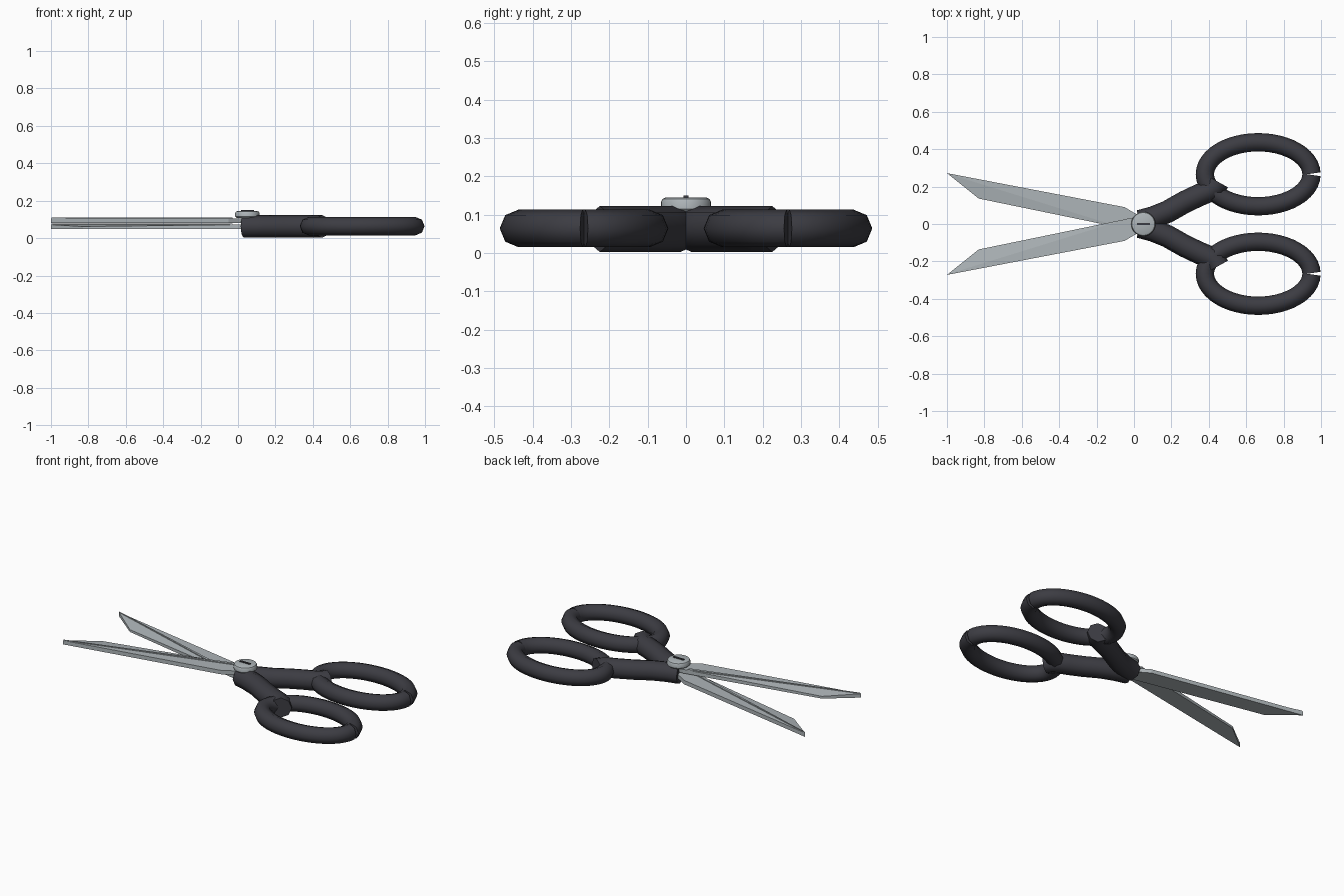
import bpy, bmesh, math

if "Cube" in bpy.data.objects:
    bpy.data.objects.remove(bpy.data.objects["Cube"])


def material(name, rgb):
    m = bpy.data.materials.new(name)
    m.diffuse_color = (*rgb, 1)
    m.use_nodes = True
    m.node_tree.nodes["Principled BSDF"].inputs["Base Color"].default_value = m.diffuse_color
    return m


STEEL = material("steel", (0.42, 0.46, 0.48))
DARK = material("dark_plastic", (0.045, 0.045, 0.055))


def mesh_object(name, verts, faces, mat):
    me = bpy.data.meshes.new(name)
    me.from_pydata(verts, [], faces)
    bm = bmesh.new()
    bm.from_mesh(me)
    bmesh.ops.recalc_face_normals(bm, faces=bm.faces)
    bm.to_mesh(me)
    bm.free()
    ob = bpy.data.objects.new(name, me)
    ob.data.materials.append(mat)
    bpy.context.collection.objects.link(ob)
    return ob


def smooth(ob, angle):
    bpy.ops.object.select_all(action='DESELECT')
    ob.select_set(True)
    bpy.context.view_layer.objects.active = ob
    bpy.ops.object.shade_smooth_by_angle(angle=math.radians(angle))


def tube(name, pts, radius):
    """Eight-sided tube with capped ends, swept along a flat path."""
    cu = bpy.data.curves.new(name, 'CURVE')
    cu.dimensions = '3D'
    cu.bevel_depth = radius
    cu.bevel_resolution = 2
    cu.use_fill_caps = True
    sp = cu.splines.new('POLY')
    sp.points.add(len(pts) - 1)
    for p, co in zip(sp.points, pts):
        p.co = (*co, 1)
    ob = bpy.data.objects.new(name, cu)
    bpy.context.collection.objects.link(ob)
    cu.materials.append(DARK)
    bpy.ops.object.select_all(action='DESELECT')
    ob.select_set(True)
    bpy.context.view_layer.objects.active = ob
    bpy.ops.object.convert(target='MESH')
    ob = bpy.context.object
    smooth(ob, 50)
    return ob


def lathe(name, profile, center, mat, n=32):
    """Closed turned solid from (radius, z) pairs."""
    verts, faces = [], []
    for r, z in profile:
        for i in range(n):
            a = 2 * math.pi * i / n
            verts.append((center[0] + r * math.cos(a), center[1] + r * math.sin(a), z))
    for k in range(len(profile) - 1):
        for i in range(n):
            j = (i + 1) % n
            faces.append((k * n + i, k * n + j, (k + 1) * n + j, (k + 1) * n + i))
    faces += [tuple(range(n)), tuple(range((len(profile) - 1) * n, len(profile) * n))]
    ob = mesh_object(name, verts, faces, mat)
    smooth(ob, 30)
    return ob


def prism(name, outline, z0, z1, mat):
    """Vertical prism; z1 is one height per outline point."""
    n = len(outline)
    verts = [(x, y, z0) for x, y in outline] + [(x, y, z) for (x, y), z in zip(outline, z1)]
    # The top is split along the grind line running from point 0 to point 2
    faces = [tuple(range(n)), (n, n + 1, n + 2), (n, *range(n + 2, 2 * n))]
    faces += [(i, (i + 1) % n, n + (i + 1) % n, n + i) for i in range(n)]
    return mesh_object(name, verts, faces, mat)


for side, s, z0 in (("back", 1, 0.048), ("front", -1, 0.082)):
    # Blade: ground surface slopes down toward the cutting edge
    t = z0 + 0.024
    outline = [(-1, 0.272), (-0.83, 0.136), (0.0, -0.035), (0.05, -0.03), (0.06, 0.03),
               (0.0, 0.06), (-0.05, 0.09)]
    prism(side + "_blade", [(x, s * y) for x, y in outline], z0,
          [t, z0 + 0.014, t, t, t, t, t], STEEL)

    # Narrow raised strip along the grind line
    strip = [(-0.997, 0.269), (-0.03, -0.03), (-0.03, -0.012), (-0.99, 0.269)]
    prism(side + "_blade_ridge", [(x, s * y) for x, y in strip], t - 0.006,
          [t + 0.005] * 4, STEEL)

    # Shank from the pivot to the finger ring
    path = [(0.03, 0.015), (0.10, 0.034), (0.18, 0.066), (0.27, 0.117), (0.35, 0.155),
            (0.405, 0.177), (0.435, 0.198), (0.45, 0.225)]
    tube(side + "_shank", [(x, s * y, 0.0625) for x, y in path], 0.06)

    # Oval finger ring with a fine seam at its far end
    ring = []
    for i in range(49):
        a = 0.02 + (2 * math.pi - 0.04) * i / 48
        ring.append((0.664 + 0.285 * math.cos(a), s * (0.266 + 0.171 * math.sin(a)), 0.064))
    tube(side + "_finger_ring", ring, 0.049)

# Pivot screw: shaft and rounded head
PIVOT = (0.05, 0)
lathe("pivot_screw",
      [(0.03, 0.05), (0.03, 0.108), (0.058, 0.108), (0.065, 0.115), (0.065, 0.134),
       (0.061, 0.141), (0.052, 0.145)], PIVOT, STEEL)

# Screw slot
prism("screw_slot", [(0.015, -0.006), (0.085, -0.006), (0.085, 0.006), (0.015, 0.006)],
      0.14, [0.15] * 4, DARK)
